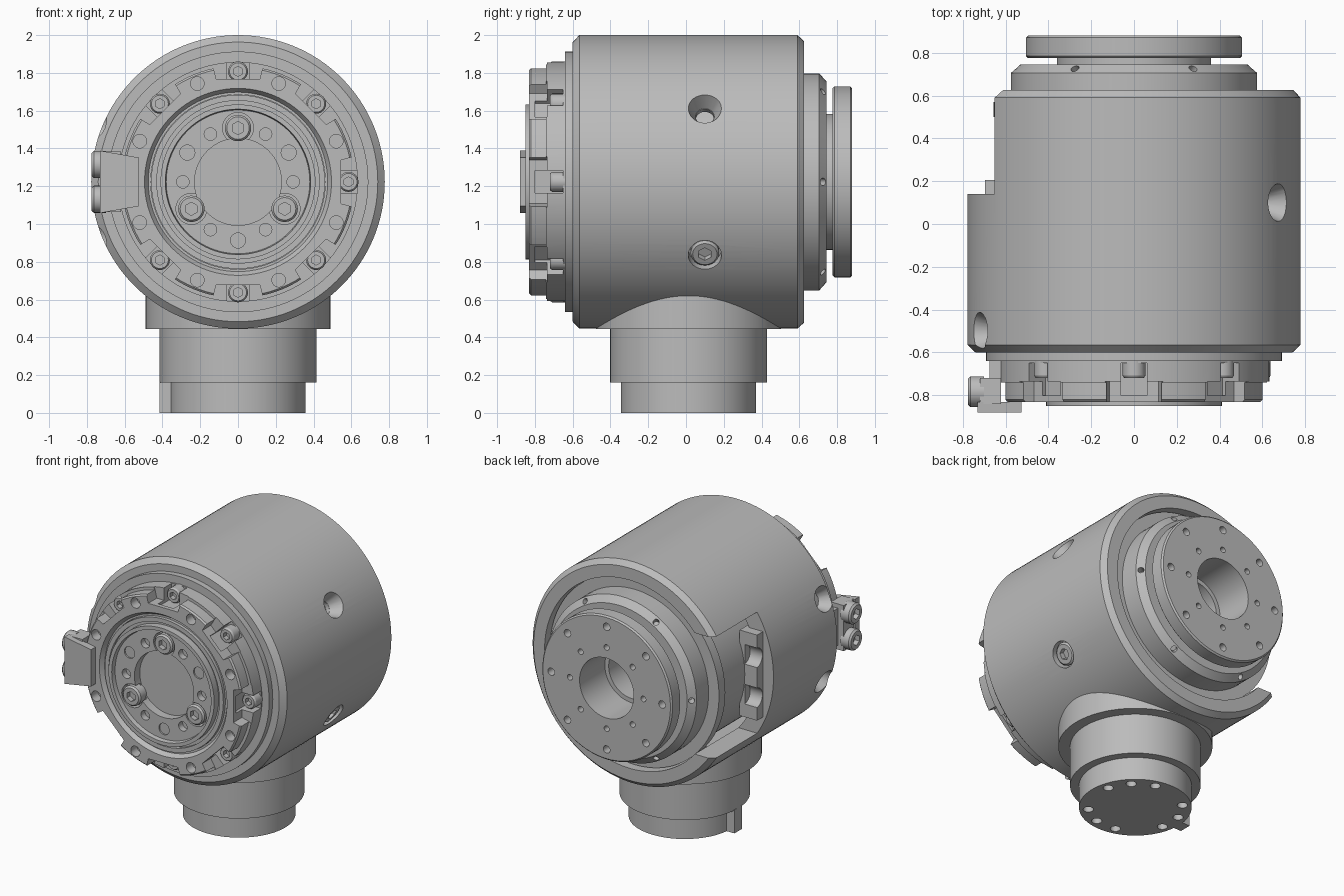
import bpy, bmesh, math
from mathutils import Matrix, Vector

cube = bpy.data.objects.get("Cube")
if cube:
    bpy.data.objects.remove(cube, do_unlink=True)

CZ = 1.223  # height of the main axis
MAIN = Matrix.Translation((0, 0, CZ)) @ Matrix.Rotation(-math.pi / 2, 4, 'X')
STEM = Matrix.Translation((0, 0.013, 0))

metal = bpy.data.materials.new("grey_metal")
metal.use_nodes = True
metal.diffuse_color = (0.5, 0.5, 0.5, 1)
metal.node_tree.nodes["Principled BSDF"].inputs["Base Color"].default_value = (0.5, 0.5, 0.5, 1)


def finish(name, bm):
    bmesh.ops.recalc_face_normals(bm, faces=bm.faces)
    mesh = bpy.data.meshes.new(name)
    bm.to_mesh(mesh)
    bm.free()
    mesh.materials.append(metal)
    obj = bpy.data.objects.new(name, mesh)
    bpy.context.collection.objects.link(obj)
    return obj


def activate(obj):
    bpy.ops.object.select_all(action='DESELECT')
    obj.select_set(True)
    bpy.context.view_layer.objects.active = obj


def smooth(obj):
    activate(obj)
    bpy.ops.object.shade_smooth_by_angle(angle=math.radians(30))


def cut(obj, bm):
    tool = finish("cutter", bm)
    tool.hide_render = True
    activate(obj)
    mod = obj.modifiers.new("cut", 'BOOLEAN')
    mod.operation = 'DIFFERENCE'
    mod.solver = 'EXACT'
    mod.use_self = True
    mod.object = tool
    bpy.ops.object.modifier_apply(modifier=mod.name)
    bpy.data.objects.remove(tool, do_unlink=True)


def lathe(name, profile, matrix, n=96):
    """Revolve (radius, height) points; rings close on themselves."""
    bm = bmesh.new()
    rings = []
    for k in range(n):
        a = 2 * math.pi * k / n
        rings.append([bm.verts.new(matrix @ Vector((r * math.cos(a), r * math.sin(a), h)))
                      for r, h in profile])
    m = len(profile)
    for k in range(n):
        p, q = rings[k], rings[(k + 1) % n]
        for i in range(m):
            j = (i + 1) % m
            if profile[i][0] or profile[j][0]:
                bm.faces.new((p[i], p[j], q[j], q[i]))
    bmesh.ops.remove_doubles(bm, verts=bm.verts, dist=1e-5)
    return finish(name, bm)


def rod(bm, a, b, r, r2=None, n=24):
    a, b = Vector(a), Vector(b)
    turn = (b - a).to_track_quat('Z', 'Y').to_matrix().to_4x4()
    bmesh.ops.create_cone(bm, cap_ends=True, segments=n, radius1=r, radius2=r2 or r,
                          depth=(b - a).length, matrix=Matrix.Translation((a + b) / 2) @ turn)


def block(bm, lo, hi, matrix=Matrix()):
    lo, hi = Vector(lo), Vector(hi)
    size = Matrix.Diagonal((*(hi - lo), 1))
    return bmesh.ops.create_cube(bm, size=1, matrix=matrix @ Matrix.Translation((lo + hi) / 2) @ size)["verts"]


def polar(r, deg, y):
    a = math.radians(deg)
    return Vector((r * math.cos(a), y, CZ + r * math.sin(a)))


def socket_bolts(name, bolts):
    """Each bolt: base point, top point, radius; a hex socket in each top."""
    heads, hexes = bmesh.new(), bmesh.new()
    for a, b, r in bolts:
        a, b = Vector(a), Vector(b)
        d = (b - a).normalized()
        tip = b - d * 0.012
        rod(heads, a, tip, r)
        rod(heads, tip, b, r, r * 0.85)
        rod(hexes, b - d * 0.035, b + d * 0.02, r * 0.5, n=6)
    bmesh.ops.remove_doubles(heads, verts=heads.verts, dist=1e-5)
    doubled = [f for f in heads.faces if len(f.verts) > 4 and
               all(len(e.link_faces) > 2 for e in f.edges)]
    bmesh.ops.delete(heads, geom=doubled, context='FACES_ONLY')
    obj = finish(name, heads)
    cut(obj, hexes)
    smooth(obj)


# Outer housing shell with side opening and screw holes
shell = lathe("housing_shell", [(.6, -.6), (.74, -.6), (.777, -.565), (.777, .59), (.745, .625),
                                (.66, .625), (.66, -.45), (.6, -.45)], MAIN, 128)
bm = bmesh.new()
block(bm, (-.9, .14, CZ - .425), (-.45, .7, CZ + .425))
for deg, y in ((30, .1), (158, -.5), (202, -.5)):
    rod(bm, polar(.69, deg, y), polar(.80, deg, y), .05, .098)
    rod(bm, polar(.62, deg, y), polar(.72, deg, y), .048)
rod(bm, polar(.71, -30, .1), polar(.82, -30, .1), .088)
cut(shell, bm)
smooth(shell)
socket_bolts("side_screw", [(polar(.69, -30, .1), polar(.765, -30, .1), .076)])

# Inner core, rear flange and output disc
core = lathe("rear_output", [(0, -.45), (.6, -.45), (.6, .5), (.655, .5), (.655, .57), (.575, .57),
                             (.575, .705), (.53, .745), (.36, .745), (.36, .775), (.495, .775),
                             (.505, .785), (.505, .87), (.495, .88), (.21, .88), (.21, .6),
                             (.18, .6), (.18, .2), (0, .2)], MAIN)
bm = bmesh.new()
for k in range(8):
    rod(bm, polar(.43, 45 * k, .82), polar(.43, 45 * k, .9), .026, n=16)
    rod(bm, polar(.285, 45 * k, .82), polar(.285, 45 * k, .9), .02, n=16)
for k in range(6):
    rod(bm, polar(.51, 60 * k, .69), polar(.58, 60 * k, .75), .02, n=16)
cut(core, bm)
smooth(core)

# Connector plate seen in the side opening
bm = bmesh.new()
block(bm, (-.695, .1, CZ - .3), (-.56, .205, CZ + .3))
plate = finish("connector_plate", bm)
bm = bmesh.new()
for s in (-1, 1):
    rod(bm, (-.8, .215, CZ + s * .14), (-.6, .215, CZ + s * .14), .07)
cut(plate, bm)
smooth(plate)

# Front hub with bolt circle
hub = lathe("front_hub", [(0, -.5), (.69, -.5), (.69, -.64), (.46, -.64), (.46, -.82), (.43, -.82),
                          (.43, -.8), (.41, -.8), (.41, -.85), (.385, -.85), (.38, -.82),
                          (.23, -.82), (.23, -.76), (0, -.76)], MAIN)
bm = bmesh.new()
for k in range(6):
    rod(bm, polar(.292, 60 * k, -.775), polar(.292, 60 * k, -.9), .033)
for k in range(3):
    deg = 90 + 120 * k
    rod(bm, polar(.285, deg, -.77), polar(.285, deg, -.9), .082)
    rod(bm, polar(.31, deg + 60, -.81), polar(.31, deg + 60, -.9), .04)
cut(hub, bm)
smooth(hub)
socket_bolts("hub_bolts", [(polar(.285, d, -.74), polar(.285, d, -.835), .07) for d in (90, 210, 330)])

# Notched front ring
ring = lathe("notched_ring", [(.462, -.6), (.635, -.6), (.635, -.74), (.615, -.74), (.615, -.82),
                              (.605, -.83), (.495, -.83), (.475, -.8), (.462, -.8)], MAIN)
bm = bmesh.new()
for k in range(8):
    turn = Matrix.Translation((0, 0, CZ)) @ Matrix.Rotation(-k * math.pi / 4, 4, 'Y')
    pocket = block(bm, (.545, -.9, -.16), (.72, -.735, .16), turn)
    for v in pocket:  # narrow the pocket towards the axis
        local = turn.inverted() @ v.co
        if local.x < .6:
            local.z *= .72
            v.co = turn @ local
    block(bm, (.525, -.8, -.06), (.72, -.65, .06), turn)
    rod(bm, polar(.563, 45 * k + 22.5, -.76), polar(.563, 45 * k + 22.5, -.9), .036)
cut(ring, bm)
smooth(ring)
socket_bolts("ring_bolts", [(polar(.585, 45 * k, -.62), polar(.585, 45 * k, -.72), .053)
                            for k in range(8) if k != 4])

# Side bracket clamped to the front ring
bm = bmesh.new()
for v in block(bm, (-.73, -.88, CZ - .165), (-.525, -.83, CZ + .165)):
    if v.co.x > -.6:
        v.co.z = CZ + (v.co.z - CZ) * .78
block(bm, (-.72, -.84, CZ - .16), (-.62, -.72, CZ + .16))
block(bm, (-.675, -.73, CZ - .13), (-.6, -.61, CZ + .13))
finish("side_bracket", bm)
socket_bolts("bracket_bolts", [((-.7, -.783, CZ + s * .092), (-.775, -.783, CZ + s * .092), .072)
                               for s in (-1, 1)])

# Lower stem with bolt circle and locating key
stem = lathe("lower_stem", [(0, 0), (.358, 0), (.358, .16), (.415, .16), (.415, .445), (.49, .445),
                            (.49, .7), (0, .7)], STEM)
bm = bmesh.new()
for k in range(12):
    if k % 4 != 3:
        a = math.radians(15 + 30 * k)
        x, y = .3 * math.cos(a), .013 + .3 * math.sin(a)
        rod(bm, (x, y, -.05), (x, y, .06), .033)
cut(stem, bm)
smooth(stem)
bm = bmesh.new()
block(bm, (-.415, -.03, .0), (-.3, .056, .165))
finish("locating_key", bm)
